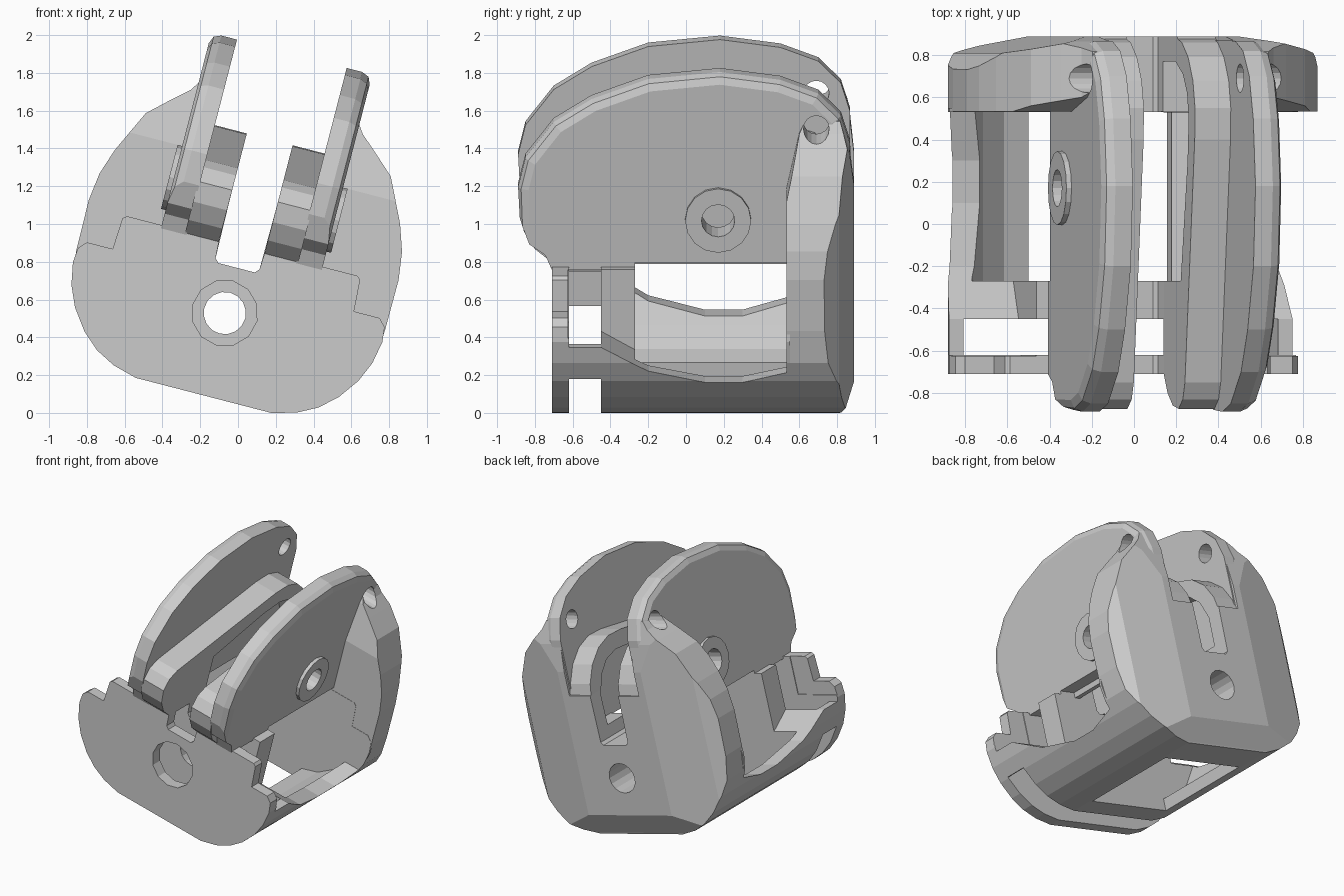
import bpy, bmesh, math
from mathutils import Matrix

if "Cube" in bpy.data.objects:
    bpy.data.objects.remove(bpy.data.objects["Cube"])

# Built upright in local axes (x across, y depth, z up), tilted about y at the end.


def prism(name, pts, axis, lo, hi):
    """Extrude a 2D outline along an axis: x takes (y,z), y takes (x,z), z takes (x,y)."""
    place = {'x': lambda a, b, t: (t, a, b),
             'y': lambda a, b, t: (a, t, b),
             'z': lambda a, b, t: (a, b, t)}[axis]
    bm = bmesh.new()
    rings = [[bm.verts.new(place(a, b, t)) for a, b in pts] for t in (lo, hi)]
    n = len(pts)
    for i in range(n):
        j = (i + 1) % n
        bm.faces.new((rings[0][i], rings[0][j], rings[1][j], rings[1][i]))
    for r in rings:
        bm.faces.new(r)
    bmesh.ops.recalc_face_normals(bm, faces=bm.faces)
    me = bpy.data.meshes.new(name)
    bm.to_mesh(me)
    bm.free()
    ob = bpy.data.objects.new(name, me)
    bpy.context.collection.objects.link(ob)
    return ob


def box(x0, x1, y0, y1, z0, z1):
    return prism("box", [(x0, z0), (x1, z0), (x1, z1), (x0, z1)], 'y', y0, y1)


def disc(a, b, r, axis, lo, hi, n=16):
    return prism("disc", [(a + r * math.cos(2 * math.pi * i / n),
                           b + r * math.sin(2 * math.pi * i / n)) for i in range(n)],
                 axis, lo, hi)


def sym(pts):
    return pts + [(-a, b) for a, b in reversed(pts)]


def combine(target, other, op):
    m = target.modifiers.new("bool", 'BOOLEAN')
    m.operation, m.object, m.solver = op, other, 'EXACT'
    dg = bpy.context.evaluated_depsgraph_get()
    me = bpy.data.meshes.new_from_object(target.evaluated_get(dg))
    target.modifiers.clear()
    target.data = me
    bpy.data.objects.remove(other)


def cut(t, *tools):
    for o in tools:
        combine(t, o, 'DIFFERENCE')


def span(s, lo, hi):
    return (lo, hi) if s > 0 else (-hi, -lo)


LOWER = [(.37, -.45), (.5, -.415), (.605, -.36), (.695, -.28), (.775, -.17), (.823, -.06)]

# lower body and stepped front plate
body = prism("bracket", sym(LOWER + [(.846, .06), (.838, .14), (.80, .18), (.66, .18),
             (.65, .35), (.63, .367), (.125, .367), (.12, .27), (.1, .248)]), 'y', -.71, .55)
# central cavity, open below, leaving the curved outer shell
cut(body, prism("cavity", sym([(.35, -1), (.35, -.36), (.48, -.32), (.61, -.22),
                               (.7, -.08), (.75, .1), (.75, 1)]), 'y', -.27, .531))
# strap slot behind the front plate, leaving a bridge at each side
cut(body, box(-.77, .77, -.62, -.45, -1, 1), box(-1, 1, -.62, -.45, -1, -.16),
    box(-1, 1, -.62, -.45, .03, 1))
# scooped sides
for s in (1, -1):
    cut(body, prism("scoop", [(-.625, .08), (-.45, .03), (-.2, -.11), (.1, -.18), (.3, -.18),
                              (.531, -.12), (.531, 1), (-.625, 1)], 'x', *span(s, .5, 1)))

# back plate: outline trimmed by plan and side profiles
back = prism("back_plate", sym(LOWER + [(.844, .12), (.847, .4), (.827, .55), (.78, .69),
             (.67, .92), (.55, 1.03), (.47, 1.1), (.43, 1.16), (.31, 1.16), (.31, .62),
             (.125, .62), (.12, .27), (.1, .248)]), 'y', .5, .95)
combine(back, prism("plan", sym([(.9, .533), (.87, .71), (.76, .81), (.37, .889)]),
                    'z', -1, 2), 'INTERSECT')
combine(back, prism("side", [(.533, -.5), (.79, -.5), (.81, -.44), (.889, -.28), (.889, .8),
                             (.865, 1.0), (.81, 1.18), (.66, 1.22), (.6, 1.1), (.533, .8)],
                    'x', -1, 1), 'INTERSECT')
combine(body, back, 'UNION')

EAR = [(-.71, .35), (-.745, .43), (-.83, .49), (-.88, .62), (-.889, .79), (-.85, .95),
       (-.7, 1.145), (-.5, 1.27), (-.2, 1.38), (.18, 1.418), (.5, 1.375), (.7, 1.3),
       (.82, 1.18), (.867, 1.03), (.87, .8), (.87, .39), (-.27, .39), (-.27, .35)]
RAIL = [(-.7, .35), (-.8, .43), (-.86, .53), (-.875, .64), (-.83, .72), (-.75, .76),
        (.4, .945), (.55, .95), (.68, .91), (.79, .82), (.86, .7), (.885, .58), (.885, .35)]

for s in (1, -1):
    # tall rounded ear with a softened outer rim
    ear = prism("ear", EAR, 'x', *span(s, .3, .44))
    bm = bmesh.new()
    bm.from_mesh(ear.data)
    rim = [e for e in bm.edges if all(abs(v.co.x) > .43 and v.co.z > .55 for v in e.verts)]
    bmesh.ops.bevel(bm, geom=rim, offset=.055, segments=2, profile=.5, affect='EDGES')
    bm.to_mesh(ear.data)
    bm.free()
    # inner rail
    combine(ear, prism("rail", RAIL, 'x', *span(s, .125, .31)), 'UNION')
    # washer boss around the axle hole
    combine(ear, disc(.17, .625, .175, 'x', *span(s, .4, .465)), 'UNION')
    combine(body, ear, 'UNION')

# pocket under the rails, reaching into the back wall with an arched end
cut(body, prism("pocket", [(-.27, .2), (.5, .2), (.531, .36), (.77, .36), (.77, .58),
                           (.71, .72), (.62, .8), (.5, .83), (.3, .81), (-.27, .68)],
                'x', -.265, .265))

# axle hole, pin holes, front and back bores
cut(body, disc(.17, .625, .088, 'x', -.7, .7), disc(.69, 1.125, .068, 'x', -1, 1),
    disc(0, 0, .112, 'y', -1, 1), disc(0, 0, .175, 'y', -.8, -.6, 12))

# tilt and seat on the ground
body.data.transform(Matrix.Translation((-.07, 0, .535)) @ Matrix.Rotation(math.radians(14.5), 4, 'Y'))
low = min(v.co.z for v in body.data.vertices)
body.data.transform(Matrix.Translation((0, 0, -low)))
for p in body.data.polygons:
    p.use_smooth = False
